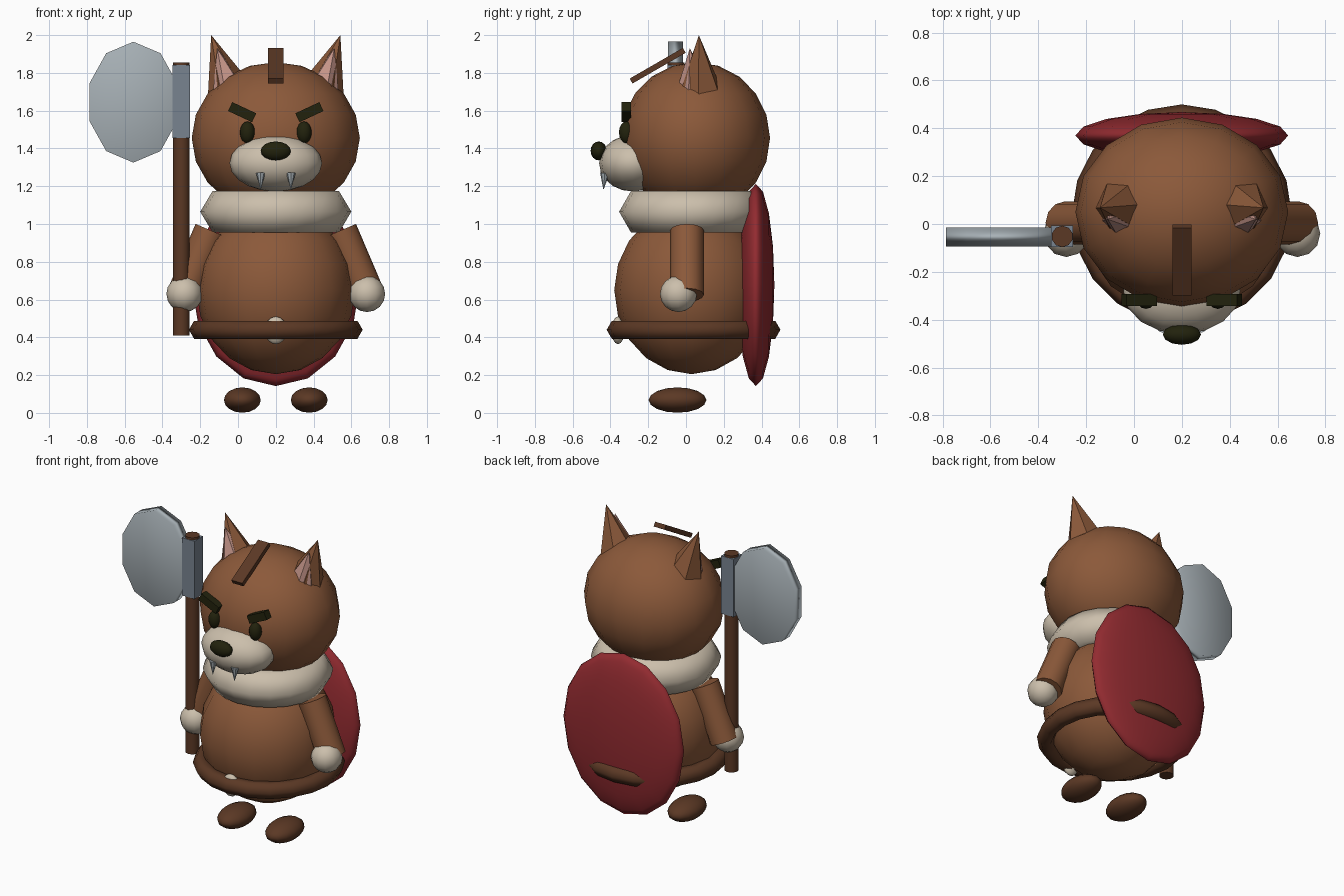
import bpy, math
from mathutils import Vector

if "Cube" in bpy.data.objects:
    bpy.data.objects.remove(bpy.data.objects["Cube"])

CX = 0.2  # centre line of the animal; the axe stands out to its side


def mat(name, r, g, b):
    m = bpy.data.materials.new(name)
    m.diffuse_color = (r, g, b, 1)
    m.use_nodes = True
    m.node_tree.nodes["Principled BSDF"].inputs["Base Color"].default_value = m.diffuse_color
    return m


FUR = mat("brown fur", 0.26, 0.10, 0.042)
WOOD = mat("dark brown", 0.105, 0.04, 0.018)
CREAM = mat("cream", 0.60, 0.52, 0.41)
RED = mat("shield red", 0.29, 0.024, 0.03)
SILVER = mat("silver", 0.39, 0.44, 0.47)
STEEL = mat("steel grey", 0.19, 0.23, 0.28)
BLACK = mat("dark olive", 0.016, 0.016, 0.004)
PINK = mat("ear pink", 0.56, 0.30, 0.25)


def finish(name, material, angle=None):
    """Name and colour the active object; smooth it when an angle is given."""
    o = bpy.context.object
    o.name = name
    o.data.materials.append(material)
    if angle:
        bpy.ops.object.shade_smooth_by_angle(angle=math.radians(angle))
    return o


def ball(name, loc, radii, material, seg=16, rings=10, rot=(0, 0, 0)):
    bpy.ops.mesh.primitive_uv_sphere_add(segments=seg, ring_count=rings, radius=1, location=loc, rotation=rot)
    bpy.context.object.scale = radii
    return finish(name, material, 80)


def box(name, loc, size, material, rot=(0, 0, 0)):
    bpy.ops.mesh.primitive_cube_add(size=1, location=loc, rotation=rot)
    bpy.context.object.scale = size
    return finish(name, material)


def rod(name, a, b, r1, r2, material, sides=12, angle=40):
    a, b = Vector(a), Vector(b)
    bpy.ops.mesh.primitive_cone_add(vertices=sides, radius1=r1, radius2=r2, depth=(b - a).length, location=(a + b) / 2)
    o = bpy.context.object
    o.rotation_euler = (b - a).to_track_quat('Z', 'Y').to_euler()
    return finish(name, material, angle)


def ring(name, loc, major, minor, sides, material, scale=(1, 1, 1)):
    bpy.ops.mesh.primitive_torus_add(major_segments=20, minor_segments=sides, major_radius=major,
                                     minor_radius=minor, location=loc)
    bpy.context.object.scale = scale
    return finish(name, material, 80)


# Body, belly, collar and belt
ball("body", (CX, 0.03, 0.65), (0.42, 0.41, 0.445), FUR)
ball("belly", (CX, -0.2, 0.655), (0.285, 0.155, 0.285), CREAM)
ring("collar", (CX, 0.03, 1.065), 0.27, 0.13, 6, CREAM, (1, 0.96, 0.97))
ring("belt", (CX, 0.04, 0.44), 0.405, 0.055, 6, WOOD)
ball("belt_tuft", (CX, -0.36, 0.437), (0.06, 0.035, 0.073), CREAM, 12, 8)

# Head, muzzle and nose
ball("head", (CX, 0.05, 1.455), (0.445, 0.395, 0.402), FUR)
ball("muzzle", (CX, -0.28, 1.322), (0.245, 0.18, 0.15), CREAM)
ball("nose", (CX, -0.462, 1.387), (0.08, 0.043, 0.05), BLACK, 12, 8)

# Crest plate above the forehead
box("crest", (CX, -0.15, 1.838), (0.08, 0.325, 0.03), WOOD, (math.radians(30), 0, 0))

# Paired parts
for s, side in ((-1, "left"), (1, "right")):
    def x(d):
        return CX + s * d

    ball(side + "_eye", (x(0.15), -0.315, 1.485), (0.04, 0.04, 0.058), BLACK, 12, 8)
    box(side + "_brow", (x(0.178), -0.317, 1.592), (0.14, 0.05, 0.052), BLACK, (0, -s * math.radians(25), 0))
    rod(side + "_ear", (x(0.25), 0.075, 1.72), (x(0.342), 0.068, 2.0), 0.115, 0, FUR, 6, 30)
    rod(side + "_inner_ear", (x(0.25), 0.038, 1.72), (x(0.31), 0.02, 1.93), 0.09, 0, PINK, 6, 30)
    rod(side + "_fang", (x(0.08), -0.43, 1.27), (x(0.08), -0.437, 1.18), 0.025, 0, SILVER, 8)
    rod(side + "_arm", (x(0.342), 0.005, 0.965), (x(0.487), 0.005, 0.625), 0.09, 0.09, FUR, 12)
    ball(side + "_hand", (x(0.483), -0.04, 0.63), (0.096, 0.098, 0.096), CREAM, 12, 8)
    ball(side + "_foot", (x(0.177), -0.045, 0.068), (0.1, 0.153, 0.067), WOOD, 14, 8)

# Round shield carried on the back
ball("shield", (CX, 0.37, 0.677), (0.445, 0.535, 0.098), RED, 16, 8, (math.radians(90), 0, 0))

# Axe: shaft, socket and ten-sided blade
rod("axe_shaft", (-0.3, -0.052, 0.41), (-0.3, -0.052, 1.855), 0.045, 0.045, WOOD, 10)
box("axe_socket", (-0.3, -0.052, 1.648), (0.092, 0.09, 0.385), STEEL)
bpy.ops.mesh.primitive_cylinder_add(vertices=10, radius=1, depth=1, location=(-0.554, -0.055, 1.645),
                                    rotation=(math.radians(90), 0, 0))
bpy.context.object.scale = (0.245, 0.32, 0.08)
finish("axe_blade", SILVER, 100)
